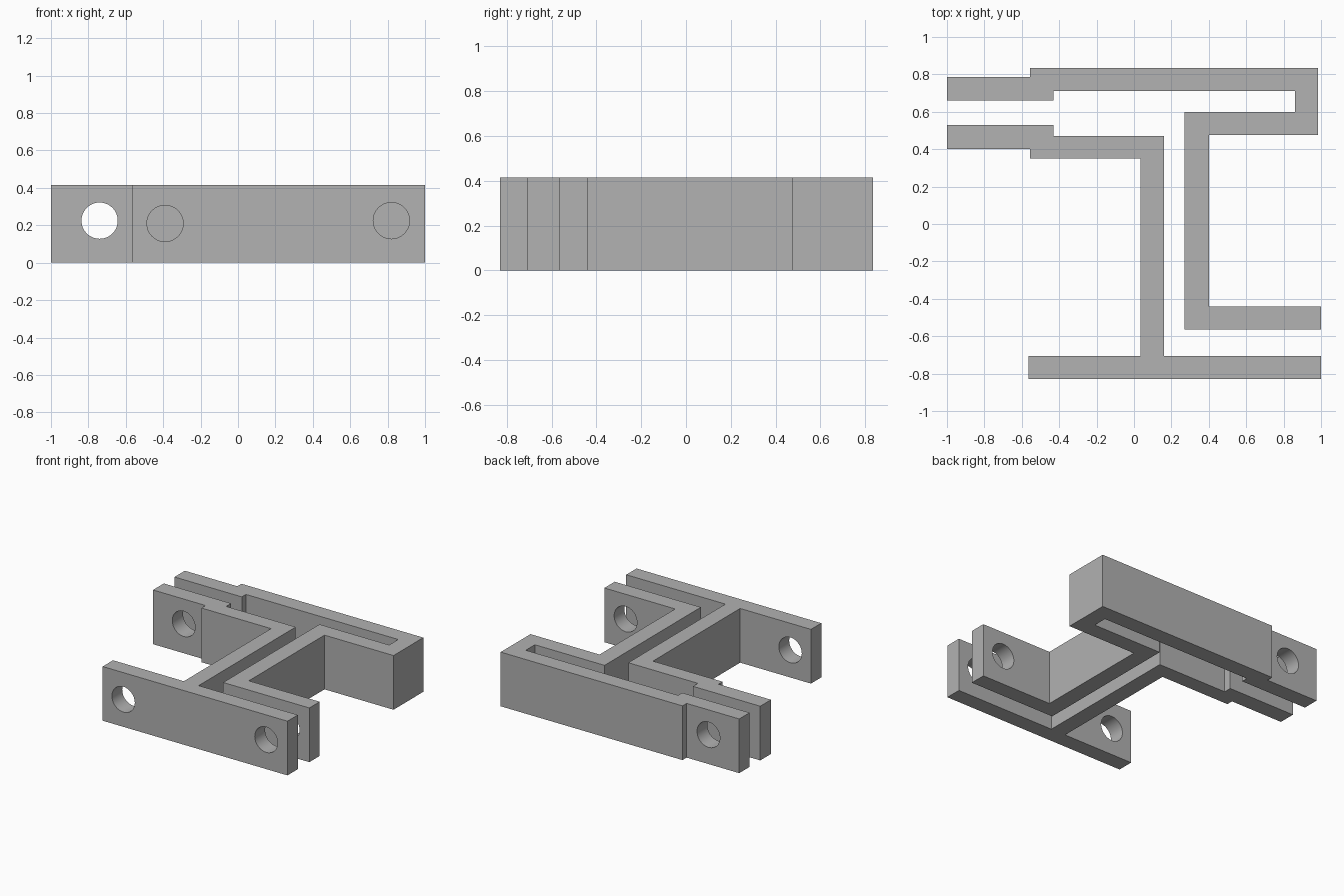
import bpy
import bmesh
from math import pi

cube = bpy.data.objects.get("Cube")
if cube:
    bpy.data.objects.remove(cube, do_unlink=True)

HEIGHT = 0.415
HOLE_RADIUS = 0.097

grey = bpy.data.materials.new("plain grey")
grey.use_nodes = True
colour = (0.445, 0.445, 0.445, 1)
grey.diffuse_color = colour
grey.node_tree.nodes["Principled BSDF"].inputs["Base Color"].default_value = colour


def add_object(name, bm):
    bmesh.ops.recalc_face_normals(bm, faces=bm.faces)
    mesh = bpy.data.meshes.new(name)
    bm.to_mesh(mesh)
    bm.free()
    obj = bpy.data.objects.new(name, mesh)
    bpy.context.collection.objects.link(obj)
    mesh.materials.append(grey)
    return obj


def extrude_outline(name, outline):
    """Raise a plan outline from the ground to the full height."""
    bm = bmesh.new()
    base = bm.faces.new([bm.verts.new((x, y, 0)) for x, y in outline])
    top = bmesh.ops.extrude_face_region(bm, geom=[base])["geom"]
    verts = [v for v in top if isinstance(v, bmesh.types.BMVert)]
    bmesh.ops.translate(bm, verts=verts, vec=(0, 0, HEIGHT))
    return add_object(name, bm)


def drill(obj, x, y, z):
    """Cut a round hole along y through the wall centred at y."""
    bpy.ops.mesh.primitive_cylinder_add(
        vertices=48, radius=HOLE_RADIUS, depth=0.2,
        location=(x, y, z), rotation=(pi / 2, 0, 0))
    cutter = bpy.context.object
    cutter.name = "hole_cutter"
    cutter.data.materials.append(grey)
    cutter.hide_render = True
    cut = obj.modifiers.new("hole", 'BOOLEAN')
    cut.operation = 'DIFFERENCE'
    cut.solver = 'EXACT'
    cut.object = cutter
    bpy.ops.object.select_all(action='DESELECT')
    obj.select_set(True)
    bpy.context.view_layer.objects.active = obj
    bpy.ops.object.modifier_apply(modifier=cut.name)
    bpy.data.objects.remove(cutter, do_unlink=True)


# Bracket with the long front plate, central stem and offset rear tab
plate_bracket = extrude_outline("plate_bracket", [
    (-0.565, -0.83), (1, -0.83), (1, -0.705), (0.16, -0.705),
    (0.16, 0.47), (-0.43, 0.47), (-0.43, 0.53), (-1, 0.53),
    (-1, 0.4), (-0.555, 0.4), (-0.555, 0.35), (0.035, 0.35),
    (0.035, -0.705), (-0.565, -0.705)])

# Bracket that folds back on itself behind the first one
folded_bracket = extrude_outline("folded_bracket", [
    (0.27, -0.565), (1, -0.565), (1, -0.44), (0.4, -0.44),
    (0.4, 0.475), (0.985, 0.475), (0.985, 0.835), (-0.555, 0.835),
    (-0.555, 0.785), (-1, 0.785), (-1, 0.66), (-0.43, 0.66),
    (-0.43, 0.71), (0.86, 0.71), (0.86, 0.6), (0.27, 0.6)])

# Pin holes
drill(plate_bracket, -0.39, -0.767, 0.21)
drill(plate_bracket, 0.82, -0.767, 0.225)
drill(plate_bracket, -0.74, 0.465, 0.225)
drill(folded_bracket, 0.82, -0.503, 0.225)
drill(folded_bracket, -0.74, 0.722, 0.225)

# Round hole walls, crisp edges elsewhere
for part in (plate_bracket, folded_bracket):
    bpy.ops.object.select_all(action='DESELECT')
    part.select_set(True)
    bpy.context.view_layer.objects.active = part
    bpy.ops.object.shade_smooth_by_angle()
